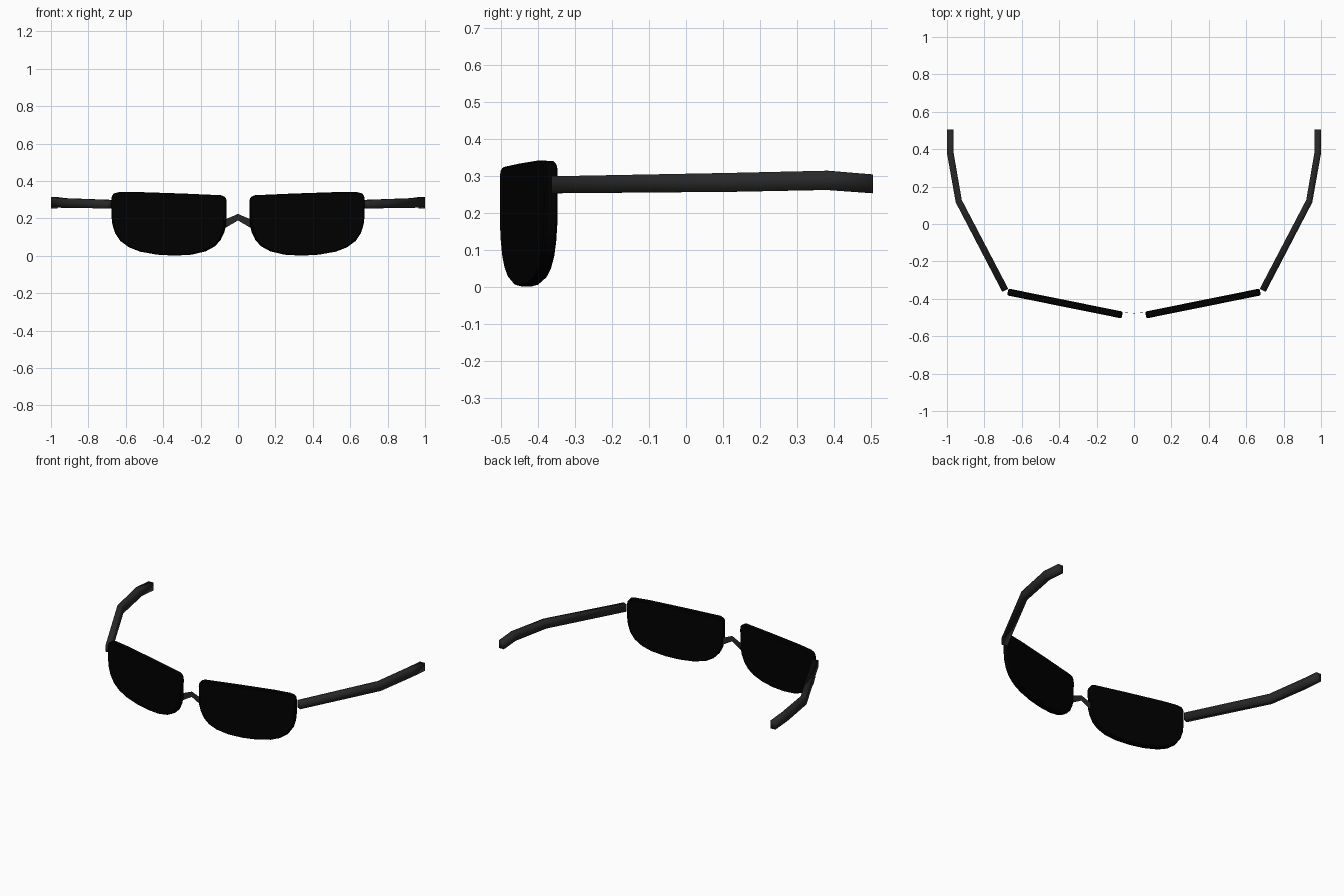
import bpy, bmesh
from mathutils import Vector

if "Cube" in bpy.data.objects:
    bpy.data.objects.remove(bpy.data.objects["Cube"])


def material(name, v):
    m = bpy.data.materials.new(name)
    m.diffuse_color = (v, v, v, 1)
    m.use_nodes = True
    m.node_tree.nodes["Principled BSDF"].inputs["Base Color"].default_value = m.diffuse_color
    return m


LENS = material("lens_black", 0.0)
FRAME = material("frame_grey", 0.021)


def loft(name, rings, mat, smooth=False):
    """Closed solid through a list of equally sized point rings."""
    bm = bmesh.new()
    loops = [[bm.verts.new(p) for p in r] for r in rings]
    for a, b in zip(loops, loops[1:]):
        for i in range(len(a)):
            j = (i + 1) % len(a)
            bm.faces.new((a[i], a[j], b[j], b[i]))
    bm.faces.new(loops[0][::-1])
    bm.faces.new(loops[-1])
    bmesh.ops.recalc_face_normals(bm, faces=bm.faces)
    for f in bm.faces:
        f.smooth = smooth
    me = bpy.data.meshes.new(name)
    bm.to_mesh(me)
    bm.free()
    me.materials.append(mat)
    ob = bpy.data.objects.new(name, me)
    bpy.context.collection.objects.link(ob)
    return ob


def mirror_x(ob):
    ob.modifiers.new("mirror", 'MIRROR').use_axis[0] = True


# Lenses: flat rounded slabs with softened rims, swept back towards the outside
outline = [(.063, .285), (.066, .305), (.075, .317), (.095, .324), (.30, .333), (.54, .341),
           (.635, .340), (.660, .334), (.671, .322), (.675, .30), (.675, .22), (.669, .167),
           (.654, .12), (.626, .079), (.58, .045), (.52, .022), (.43, .006), (.34, .001),
           (.25, .006), (.175, .024), (.127, .050), (.096, .083), (.076, .125), (.066, .165)]
direction = Vector((.61, .123, 0)).normalized()
normal = Vector((direction.y, -direction.x, 0))


def lens_ring(offset, scale=1):
    pts = [(.37 + (x - .37) * scale, .18 + (z - .18) * scale) for x, z in outline]
    return [Vector((x, -.4865 + (x - .064) * .2016, z)) + normal * offset for x, z in pts]


lenses = loft("lenses", [lens_ring(.0185, .975), lens_ring(.013), lens_ring(-.013),
                         lens_ring(-.0185, .975)], LENS)
mirror_x(lenses)
bpy.context.view_layer.objects.active = lenses
lenses.select_set(True)
bpy.ops.object.shade_smooth_by_angle()

# Nose bridge: thin chevron strip
stations = [(-.066, -.473, .150, .195), (0, -.477, .189, .224), (.066, -.473, .150, .195)]
loft("nose_bridge",
     [[(x, y - .0005, lo), (x, y + .0005, lo), (x, y + .0005, hi), (x, y - .0005, hi)]
      for x, y, lo, hi in stations], FRAME)

# Temple arms: soft-shaded bars, (inner x, y), (outer x, y), bottom, top
arm = [((.672, -.347), (.704, -.363), .253, .299),
       ((.921, .129), (.953, .115), .257, .308),
       ((.965, .384), (1.0, .378), .262, .314),
       ((.965, .505), (1.0, .505), .253, .304)]
arms = loft("temple_arms",
            [[(*i, lo), (*o, lo), (*o, hi), (*i, hi)] for i, o, lo, hi in arm], FRAME, True)
mirror_x(arms)
